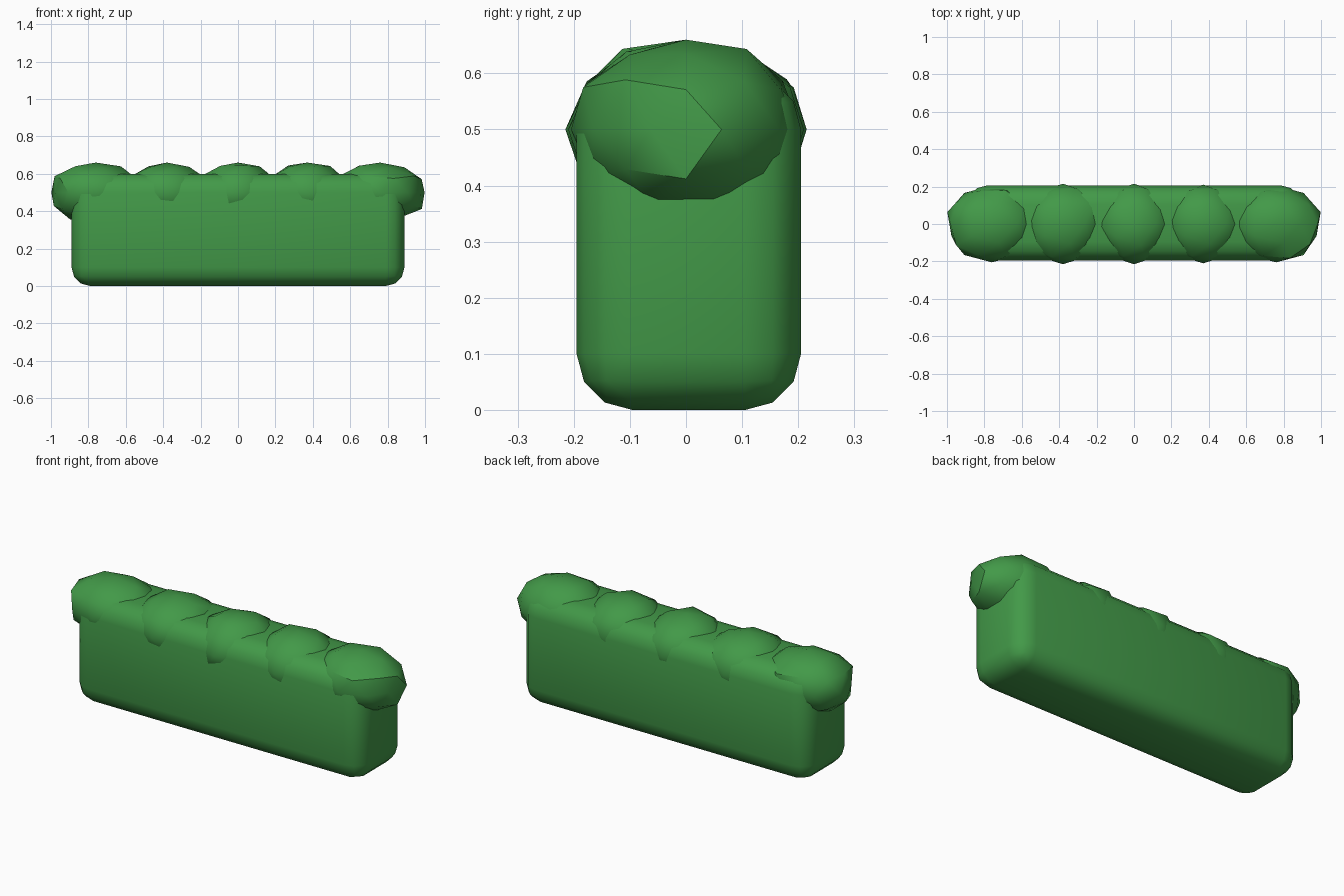
import bpy
import random
from math import radians
from mathutils import Vector

old = bpy.data.objects.get("Cube")
if old:
    bpy.data.objects.remove(old, do_unlink=True)

random.seed(4)

leaf = bpy.data.materials.new("leaf green")
leaf.use_nodes = True
GREEN = (0.055, 0.32, 0.065, 1)
leaf.diffuse_color = GREEN
leaf.node_tree.nodes["Principled BSDF"].inputs["Base Color"].default_value = GREEN


def finish(obj, name):
    """Name the part, colour it and smooth its shallow edges."""
    obj.name = name
    obj.data.materials.append(leaf)
    bpy.ops.object.shade_smooth_by_angle(angle=radians(35))


# Clipped hedge body with rounded edges
bpy.ops.mesh.primitive_cube_add(size=1, location=(0, 0.005, 0.3))
body = bpy.context.object
body.scale = (1.78, 0.4, 0.6)
bpy.ops.object.transform_apply(location=False, rotation=False, scale=True)
bevel = body.modifiers.new("rounded edges", "BEVEL")
bevel.width = 0.1
bevel.segments = 3
bpy.ops.object.modifier_apply(modifier=bevel.name)
finish(body, "hedge_body")


# Leafy clumps along the top: x position, half width, half depth
clumps = [(-0.76, 0.25, 0.205), (-0.38, 0.225, 0.215), (0, 0.215, 0.215),
          (0.37, 0.225, 0.21), (0.76, 0.25, 0.205)]
for number, (x, width, depth) in enumerate(clumps, 1):
    bpy.ops.mesh.primitive_ico_sphere_add(subdivisions=2, radius=1, location=(x, 0, 0.5))
    clump = bpy.context.object
    for v in clump.data.vertices:
        p = v.co.copy()
        v.co = Vector((p.x * width, p.y * depth, p.z * 0.16))
        # Uneven foliage, leaving the crown and the widest ring level
        if 0.1 < abs(p.z) < 0.95:
            v.co *= random.uniform(0.97, 1.06)
        # The outer tips of the end clumps lean towards the back
        if abs(x) > 0.5 and abs(p.z) < 0.1 and p.x * x > 0 and abs(p.y) < 0.4 and p.y < 0:
            v.co.x *= 0.91
    finish(clump, f"leaf_clump_{number}")
